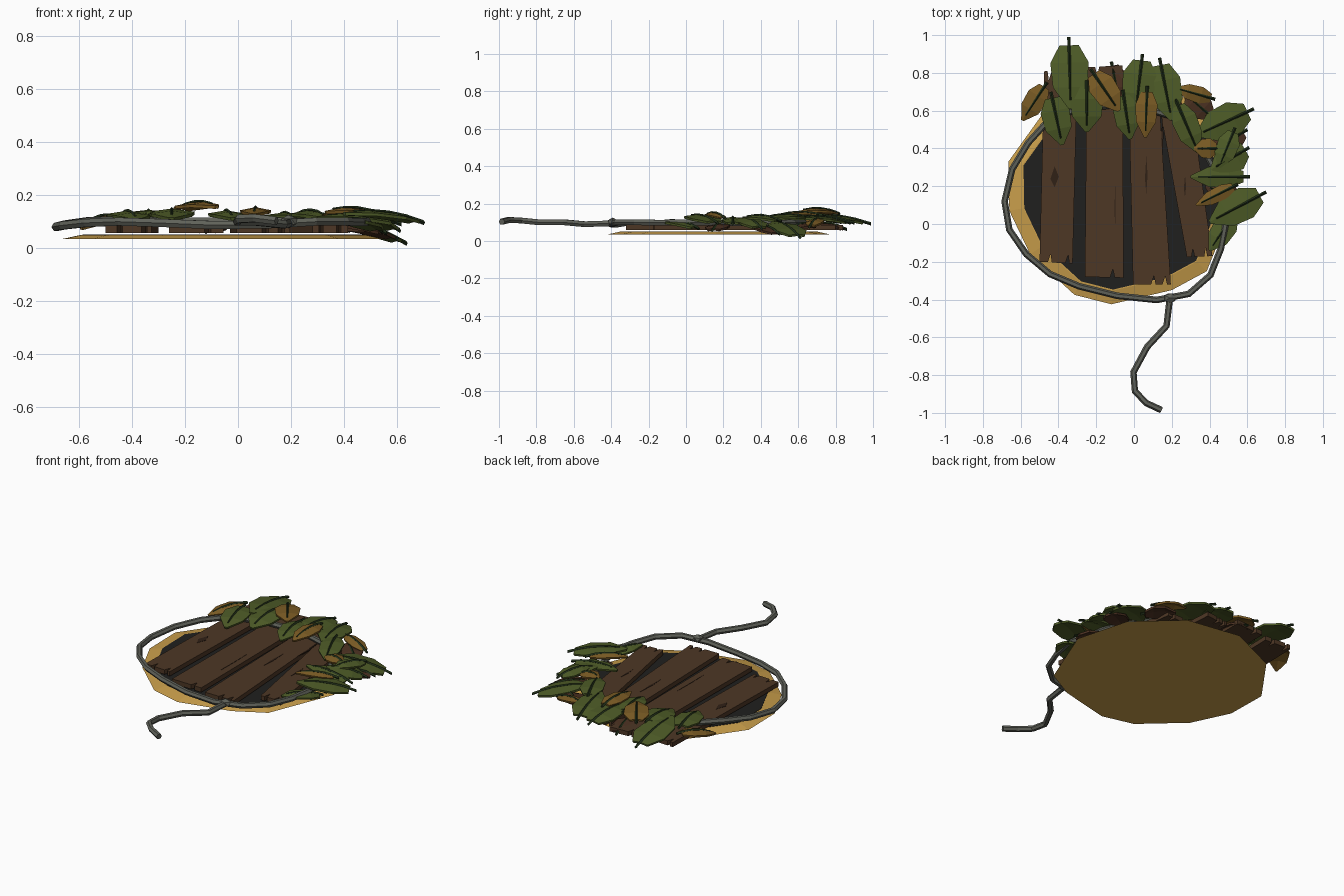
import bpy, bmesh, math
from mathutils import Vector

if "Cube" in bpy.data.objects:
    bpy.data.objects.remove(bpy.data.objects["Cube"])


def material(name, rgb):
    m = bpy.data.materials.new(name)
    m.diffuse_color = (*rgb, 1)
    m.use_nodes = True
    m.node_tree.nodes["Principled BSDF"].inputs["Base Color"].default_value = m.diffuse_color
    return m


SAND = material("sand", (0.58, 0.34, 0.07))
DARK = material("pit_dark", (0.014, 0.014, 0.013))
WOOD = material("wood", (0.075, 0.038, 0.018))
CRACK = material("crack", (0.03, 0.015, 0.008))
ROPE = material("rope", (0.115, 0.12, 0.10))
GREEN = material("leaf_green", (0.075, 0.105, 0.02))
AMBER = material("leaf_amber", (0.2, 0.107, 0.018))
BROWN = material("leaf_brown", (0.07, 0.03, 0.015))
STEM = material("stem", (0.016, 0.03, 0.01))


def mesh_object(name, verts, faces, mat):
    me = bpy.data.meshes.new(name)
    me.from_pydata([tuple(v) for v in verts], [], faces)
    bm = bmesh.new()
    bm.from_mesh(me)
    bmesh.ops.recalc_face_normals(bm, faces=bm.faces)
    bm.to_mesh(me)
    bm.free()
    me.materials.append(mat)
    ob = bpy.data.objects.new(name, me)
    bpy.context.collection.objects.link(ob)
    return ob


def prism(name, outline, z0, z1, mat, top_scale=1.0, centre=(0, 0)):
    n = len(outline)
    c = Vector(centre)
    top = [c + (Vector(p) - c) * top_scale for p in outline]
    verts = [(x, y, z0) for x, y in outline] + [(p.x, p.y, z1) for p in top]
    faces = [list(range(n))[::-1], list(range(n, 2 * n))]
    faces += [(i, (i + 1) % n, n + (i + 1) % n, n + i) for i in range(n)]
    return mesh_object(name, verts, faces, mat)


# Sand patch with dark pit in the middle
rim = [(-0.665, 0.33), (-0.66, 0.07), (-0.55, -0.16), (-0.315, -0.375), (-0.12, -0.425),
       (0.2, -0.35), (0.385, -0.25), (0.55, 0.16), (0.46, 0.49), (0.21, 0.72),
       (-0.13, 0.775), (-0.45, 0.63)]
mid = (-0.05, 0.175)
prism("sand_patch", rim, 0.034, 0.05, SAND, 0.88, mid)
pit = [(mid[0] + (x - mid[0]) * 0.87, mid[1] + (y - mid[1]) * 0.87) for x, y in rim]
prism("pit", pit, 0.046, 0.052, DARK)


# Planks with splintered ends: front-left, front-right, back-right, back-left corners
def plank(name, fl, fr, br, bl, notches):
    def ragged(a, b):
        a, b = Vector(a), Vector(b)
        d = b - a
        inward = Vector((-d.y, d.x)).normalized()
        pts = [a]
        for t in notches:
            pts += [a + d * (t - 0.07), a + d * t + inward * 0.045, a + d * (t + 0.05)]
        return pts
    outline = ragged(fl, fr) + [Vector(fr)] + ragged(br, bl) + [Vector(bl)]
    prism(name, outline, 0.058, 0.086, WOOD)


plank("plank_1", (-0.5, -0.2), (-0.325, -0.21), (-0.3, 0.8), (-0.475, 0.81), (0.32, 0.85))
plank("plank_2", (-0.26, -0.28), (-0.055, -0.285), (-0.06, 0.84), (-0.25, 0.83), (0.72,))
plank("plank_3", (-0.005, -0.32), (0.195, -0.32), (0.125, 0.8), (-0.03, 0.78), (0.55, 0.85))
plank("plank_4", (0.28, -0.175), (0.415, -0.17), (0.3, 0.66), (0.13, 0.65), (0.25, 0.75))

# Knots and cracks in the wood
for i, (x, y, w, l) in enumerate([(-0.42, 0.25, 0.022, 0.055), (0.065, 0.26, 0.007, 0.1),
                                  (0.15, 0.47, 0.006, 0.1), (-0.1, 0.1, 0.003, 0.13),
                                  (0.27, 0.2, 0.006, 0.06)]):
    prism(f"wood_mark_{i}", [(x - w, y - l * .2), (x, y - l), (x + w, y), (x, y + l)],
          0.08, 0.0875, CRACK)


# Rope: loop, tail and knot
def rope(name, pts, closed):
    cu = bpy.data.curves.new(name, 'CURVE')
    cu.dimensions = '3D'
    cu.bevel_depth = 0.0175
    cu.bevel_resolution = 1
    cu.use_fill_caps = True
    sp = cu.splines.new('POLY')
    sp.points.add(len(pts) - 1)
    for p, co in zip(sp.points, pts):
        p.co = (*co, 1)
    sp.use_cyclic_u = closed
    sp.use_smooth = False
    cu.materials.append(ROPE)
    ob = bpy.data.objects.new(name, cu)
    bpy.context.collection.objects.link(ob)
    bpy.ops.object.select_all(action='DESELECT')
    bpy.context.view_layer.objects.active = ob
    ob.select_set(True)
    bpy.ops.object.convert(target='MESH')


rope("rope_loop", [(-0.46, 0.54, .105), (-0.56, 0.43, .102), (-0.645, 0.29, .09), (-0.685, 0.12, .08),
                   (-0.66, -0.03, .085), (-0.57, -0.16, .095), (-0.445, -0.265, .1), (-0.29, -0.33, .095),
                   (-0.09, -0.38, .087), (0.12, -0.402, .09), (0.29, -0.37, .1), (0.405, -0.27, .1),
                   (0.46, -0.13, .098), (0.485, 0.0, .1), (0.45, 0.18, .098), (0.41, 0.32, .095),
                   (0.335, 0.45, .095), (0.2, 0.57, .1), (0, 0.63, .1), (-0.28, 0.62, .1)], True)
rope("rope_tail", [(0.19, -0.39, .095), (0.172, -0.54, .09), (0.07, -0.65, .1), (-0.003, -0.785, .1),
                   (0.005, -0.885, .11), (0.065, -0.948, .113), (0.145, -0.985, .103)], False)
bpy.ops.mesh.primitive_ico_sphere_add(subdivisions=1, radius=0.034, location=(0.19, -0.392, 0.1))
bpy.context.object.name = "rope_knot"
bpy.context.object.scale = (1.1, 0.85, 0.75)
bpy.context.object.data.materials.append(ROPE)


# Leaves: folded faceted blade plus a thin stem lying on the midrib
def leaf(name, base, tip, width, mat, arch=0.02):
    base, tip = Vector(base), Vector(tip)
    axis = tip - base
    side = Vector((-axis.y, axis.x, 0)).normalized()
    up = Vector((0, 0, 1))

    def spine(t):
        return base + axis * t + up * arch * 4 * t * (1 - t)
    stations = [(0.12, 0.48), (0.36, 0.96), (0.7, 0.86), (1.0, 0.1)]
    verts = []
    for t, w in stations:
        c, h = spine(t), side * (width / 2 * w)
        verts += [c - h - up * 0.012 * w, c, c + h - up * 0.012 * w]
    faces = []
    for i in range(len(stations) - 1):
        a = 3 * i
        faces += [(a, a + 1, a + 4, a + 3), (a + 1, a + 2, a + 5, a + 4)]
    ob = mesh_object(name, verts, faces, mat)
    mod = ob.modifiers.new("thickness", 'SOLIDIFY')
    mod.thickness = 0.012
    mod.offset = 0
    sv, n = [], 5
    for i in range(n):
        c = spine(0.88 * i / (n - 1)) + up * 0.006
        r = 0.009 - 0.0012 * i
        sv += [c - side * r, c + up * r, c + side * r, c - up * r]
    sf = [(0, 1, 2, 3), tuple(range(4 * n - 4, 4 * n))]
    sf += [(4 * i + k, 4 * i + (k + 1) % 4, 4 * i + 4 + (k + 1) % 4, 4 * i + 4 + k)
           for i in range(n - 1) for k in range(4)]
    mesh_object(name + "_stem", sv, sf, STEM)


green = [((-.345, .99, .085), (-.335, .61, .135), .21), ((.045, .9, .09), (.01, .6, .12), .19),
         ((.135, .88, .09), (.2, .55, .12), .18)]
leaf_rows = {
    GREEN: green + [
        ((-.44, .7, .12), (-.38, .42, .105), .16), ((-.25, .76, .13), (-.25, .49, .11), .18),
        ((-.06, .71, .12), (-.02, .45, .11), .14), ((.22, .66, .12), (.34, .38, .11), .14),
        ((.635, .61, .012), (.33, .47, .1), .19), ((.61, .405, .06), (.41, .29, .12), .17),
        ((.535, .51, .1), (.45, .3, .12), .12), ((.615, .25, .085), (.3, .25, .115), .12),
        ((.7, .17, .09), (.4, .01, .13), .18), ((.54, .07, .06), (.4, -.14, .1), .13)],
    AMBER: [
        ((-.23, .82, .14), (-.08, .6, .155), .15), ((-.46, .75, .11), (-.59, .55, .075), .12),
        ((.07, .73, .13), (.06, .46, .125), .12), ((.43, .66, .07), (.22, .72, .11), .09),
        ((.55, .21, .115), (.33, .1, .135), .08), ((.45, .4, .11), (.32, .4, .12), .11)],
    BROWN: [
        ((.42, .56, .06), (.27, .69, .075), .13), ((-.12, .86, .055), (-.08, .66, .08), .13),
        ((.6, .5, .03), (.4, .38, .07), .14), ((.56, .14, .05), (.38, .2, .08), .13)],
}
for mat, rows in leaf_rows.items():
    for i, (b, t, w) in enumerate(rows):
        leaf(f"{mat.name}_{i}", b, t, w, mat, 0.022)
